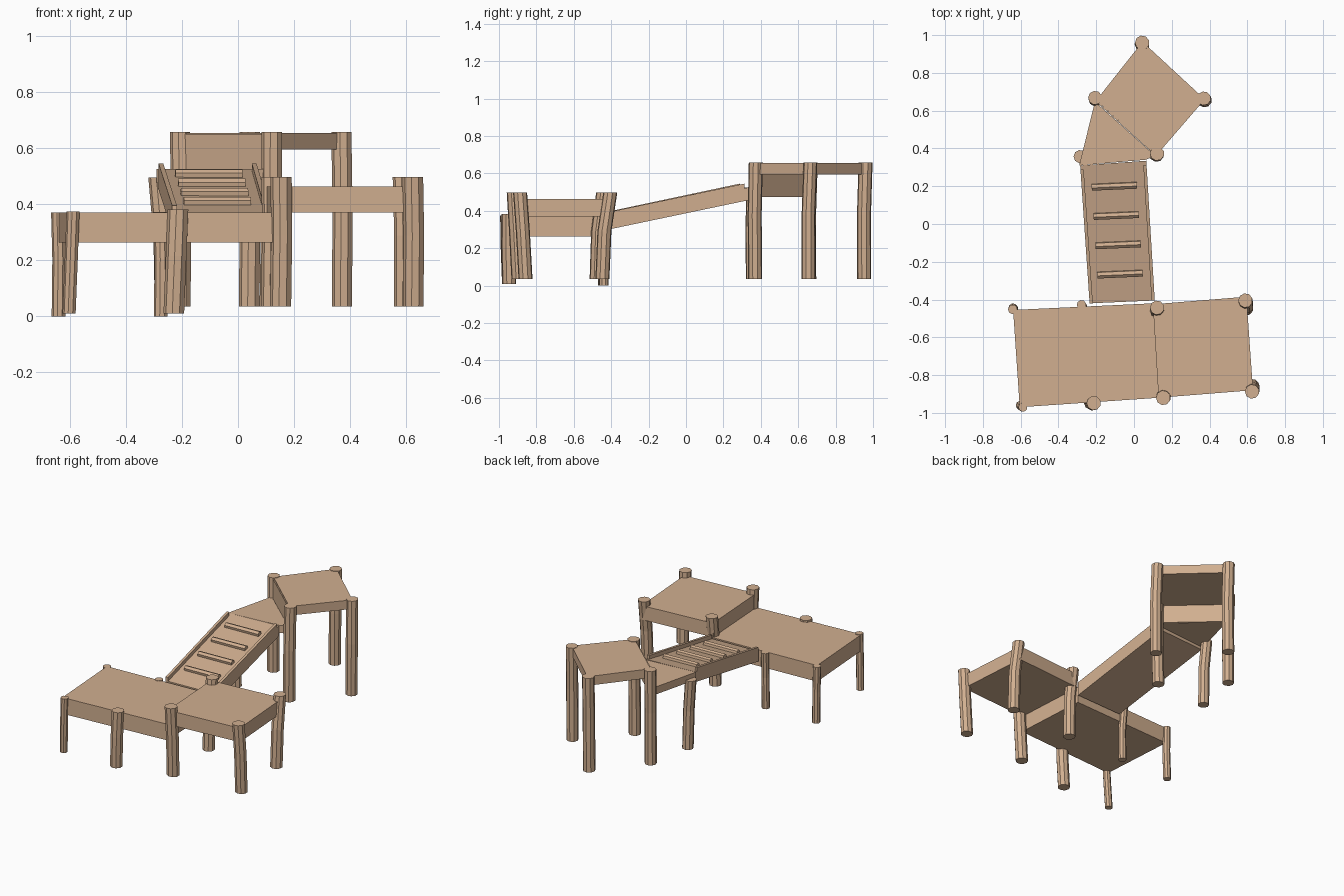
import bpy, bmesh, math
from mathutils import Vector

if "Cube" in bpy.data.objects:
    bpy.data.objects.remove(bpy.data.objects["Cube"])

wood = bpy.data.materials.new("tan wood")
wood.diffuse_color = (0.64, 0.43, 0.28, 1)
wood.use_nodes = True
wood.node_tree.nodes["Principled BSDF"].inputs["Base Color"].default_value = wood.diffuse_color


def finish(bm, name):
    bmesh.ops.recalc_face_normals(bm, faces=bm.faces)
    mesh = bpy.data.meshes.new(name)
    bm.to_mesh(mesh)
    bm.free()
    mesh.materials.append(wood)
    obj = bpy.data.objects.new(name, mesh)
    bpy.context.collection.objects.link(obj)
    return obj


def slab(name, top, depth):
    """Board from its top outline, dropped straight down by depth."""
    bm = bmesh.new()
    up = [bm.verts.new(p) for p in top]
    low = [bm.verts.new((x, y, z - depth)) for x, y, z in top]
    bm.faces.new(up)
    bm.faces.new(low[::-1])
    n = len(top)
    for i in range(n):
        j = (i + 1) % n
        bm.faces.new((up[i], low[i], low[j], up[j]))
    return finish(bm, name)


def tube(name, path, r, sides, axes=(Vector((1, 0, 0)), Vector((0, 1, 0)))):
    """Faceted log through a list of centre points."""
    bm = bmesh.new()
    rings = []
    for p in path:
        ring = []
        for i in range(sides):
            a = 2 * math.pi * (i + 0.5) / sides
            ring.append(bm.verts.new(Vector(p) + r * (math.cos(a) * axes[0] + math.sin(a) * axes[1])))
        rings.append(ring)
    bm.faces.new(rings[0])
    bm.faces.new(rings[-1])
    for a, b in zip(rings, rings[1:]):
        for i in range(sides):
            j = (i + 1) % sides
            bm.faces.new((a[i], a[j], b[j], b[i]))
    return finish(bm, name)


def post(name, top, foot, r):
    """Slightly crooked post; the bend sits a little below mid height."""
    t, f = Vector(top), Vector(foot)
    mid = f.lerp(t, 0.55)
    mid.x += (f.x - t.x) * 0.2 + 0.003
    mid.y += (f.y - t.y) * 0.2 - 0.004
    tube(name, (f, mid, t), r, 9)


def flat(points, z):
    return [(x, y, z) for x, y in points]


# Platforms
slab("low_platform", flat([(-.64, -.455), (-.605, -.97), (.13, -.92), (.10, -.42)], .37), .107)
slab("middle_platform", flat([(.10, -.425), (.13, -.92), (.63, -.88), (.595, -.385)], .463), .093)
slab("high_platform", flat([(-.2, .655), (.12, .365), (.375, .66), (.045, .965)], .655), .06)
slab("landing", flat([(-.29, .31), (.06, .34), (.115, .36), (-.207, .648)], .525), .05)
slab("landing_riser", flat([(-.205, .65), (.115, .362), (.119, .367), (-.201, .655)], .65), .175)

# Sloping ramp: corners low left, low right, high right, high left
A, B = Vector((-.235, -.42, .37)), Vector((.11, -.405, .37))
D, C = Vector((-.285, .31, .525)), Vector((.065, .335, .525))
slab("ramp_board", [A, B, C, D], .068)

# Raised rails along both ramp edges
lift = Vector((0, 0, .025))
for name, lo, hi, inward in (("left_rail", A, D, 1), ("right_rail", B, C, -1)):
    side = Vector((.017 * inward, 0, 0))
    end = lo.lerp(hi, .97)
    slab(name, [lo + lift, end + lift, end + lift + side, lo + lift + side], .05)

# Cross treads on the ramp
slope = ((D - A) + (C - B)).normalized()
for i in range(4):
    t = .2 + i * .211
    centre = A.lerp(B, .5).lerp(C.lerp(D, .5), t) + Vector((-.002, 0, .006))
    across = (B - A).normalized()
    normal = across.cross(slope).normalized()
    tube(f"ramp_tread_{i + 1}", (centre - across * .12, centre + across * .12), .019, 6, (slope, normal))

# Posts: top, foot, radius
post("low_back_left_post", (-.642, -.452, .37), (-.64, -.445, 0), .025)
post("low_front_left_post", (-.588, -.97, .375), (-.602, -.96, .01), .024)
post("low_back_right_post", (-.278, -.428, .372), (-.275, -.44, 0), .025)
post("low_front_right_post", (-.213, -.948, .382), (-.228, -.945, .01), .038)
post("middle_front_left_post", (.155, -.92, .497), (.153, -.895, .035), .039)
post("middle_back_left_post", (.122, -.443, .497), (.12, -.478, .035), .038)
post("middle_front_right_post", (.625, -.887, .497), (.626, -.858, .035), .038)
post("middle_back_right_post", (.59, -.405, .497), (.594, -.447, .035), .038)
post("landing_post", (-.285, .357, .495), (-.262, .355, .035), .035)
post("high_left_post", (-.206, .668, .658), (-.204, .66, .035), .037)
post("high_front_post", (.122, .373, .658), (.115, .37, .035), .038)
post("high_back_post", (.043, .96, .658), (.041, .953, .035), .038)
post("high_right_post", (.37, .665, .658), (.372, .655, .035), .037)
